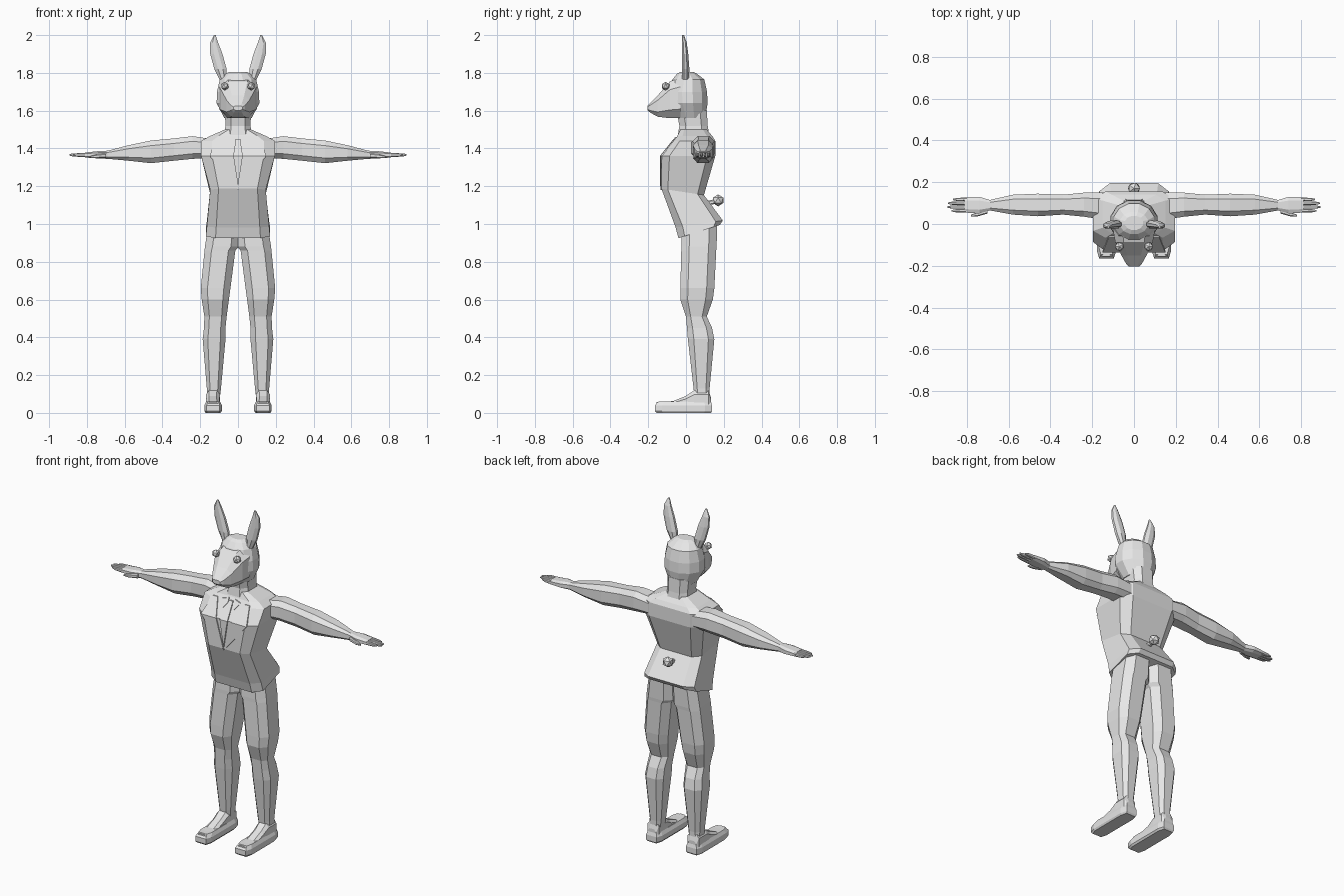
import bpy, bmesh, math
from mathutils import Vector

default = bpy.data.objects.get("Cube")
if default:
    bpy.data.objects.remove(default, do_unlink=True)

grey = bpy.data.materials.new("light grey")
grey.use_nodes = True
grey.diffuse_color = (0.8, 0.8, 0.8, 1)
grey.node_tree.nodes["Principled BSDF"].inputs["Base Color"].default_value = (0.8, 0.8, 0.8, 1)


def finish(bm, name, mirrored=False):
    """Turn a bmesh into a flat shaded object, optionally mirrored across x."""
    bmesh.ops.recalc_face_normals(bm, faces=bm.faces)
    mesh = bpy.data.meshes.new(name)
    bm.to_mesh(mesh)
    bm.free()
    mesh.materials.append(grey)
    obj = bpy.data.objects.new(name, mesh)
    bpy.context.collection.objects.link(obj)
    if mirrored:
        obj.modifiers.new("Mirror", 'MIRROR').use_mirror_merge = False
    return obj


def outline(sides, chamfer):
    """Unit cross-section: chamfered box when sides is 8, otherwise round."""
    if sides == 8:
        c = chamfer
        return [(1, -c), (1, c), (c, 1), (-c, 1), (-1, c), (-1, -c), (-c, -1), (c, -1)]
    step = math.tau / sides
    return [(math.cos((i + .5) * step), math.sin((i + .5) * step)) for i in range(sides)]


def loft(name, axis, sections, mirrored=False, sides=8, chamfer=.55, slant=None):
    """Skin sections (position, a min, a max, b min, b max) along an axis."""
    bm = bmesh.new()
    rings = []
    for index, (pos, a0, a1, b0, b1) in enumerate(sections):
        ring = []
        for u, v in outline(sides, chamfer):
            a = (a0 + a1) / 2 + u * (a1 - a0) / 2
            b = (b0 + b1) / 2 + v * (b1 - b0) / 2
            p = {"x": (pos, a, b), "y": (a, pos, b), "z": (a, b, pos)}[axis]
            p = Vector(p)
            if slant and index in slant:
                p.z += slant[index] * (p.y - (b0 + b1) / 2)
            ring.append(bm.verts.new(p))
        rings.append(ring)
    for low, high in zip(rings, rings[1:]):
        for i in range(sides):
            j = (i + 1) % sides
            bm.faces.new((low[i], low[j], high[j], high[i]))
    bm.faces.new(rings[0])
    bm.faces.new(rings[-1])
    return finish(bm, name, mirrored)


def chest_y(z):
    """Front surface of the jacket at a height."""
    return -.13 if z < 1.36 else -.13 + (z - 1.36) * .8


def plate(name, points, lift, mirrored=True):
    """Thin panel lying on the chest, from (x, z) corners."""
    bm = bmesh.new()
    front = [bm.verts.new((x, chest_y(z) - lift, z)) for x, z in points]
    back = [bm.verts.new((x, chest_y(z) + .003, z)) for x, z in points]
    bm.faces.new(front)
    bm.faces.new(back)
    for i in range(len(points)):
        j = (i + 1) % len(points)
        bm.faces.new((front[i], front[j], back[j], back[i]))
    return finish(bm, name, mirrored)


def ball(name, centre, radius, mirrored=False, detail=1):
    bm = bmesh.new()
    bmesh.ops.create_icosphere(bm, subdivisions=detail, radius=radius)
    bmesh.ops.translate(bm, verts=bm.verts, vec=centre)
    return finish(bm, name, mirrored)


# Jacket body, with the hem higher at the back
loft("jacket", "z", [
    (.96, -.17, .17, -.04, .18),
    (1.0, -.165, .165, -.055, .195),
    (1.17, -.147, .147, -.13, .095),
    (1.36, -.195, .195, -.13, .155),
    (1.44, -.195, .195, -.066, .155),
    (1.465, -.15, .15, -.046, .14),
    (1.50, -.07, .07, -.03, .11)],
    chamfer=.7, slant={0: .32, 1: .15, 2: -.15})

# Lapels, shirt front and necktie
plate("lapel_upper", [(.05, 1.36), (.15, 1.36), (.12, 1.45), (.09, 1.45)], .006)
plate("lapel_lower", [(0, 1.18), (.15, 1.36), (.05, 1.36)], .006)
plate("shirt_collar", [(.015, 1.44), (.035, 1.41), (.06, 1.45), (.02, 1.46)], .007)
plate("necktie", [(0, 1.2), (.025, 1.36), (-.025, 1.36)], .008, False)
plate("necktie_top", [(.025, 1.36), (.012, 1.45), (-.012, 1.45), (-.025, 1.36)], .008, False)

# Neck
loft("neck", "z", [
    (1.46, -.075, .075, -.045, .125),
    (1.52, -.066, .066, -.035, .115),
    (1.6, -.07, .07, -.05, .11)])

# Head and muzzle
loft("head", "z", [
    (1.56, -.075, .075, -.06, .105),
    (1.64, -.117, .117, -.1, .118),
    (1.70, -.115, .115, -.1, .115),
    (1.765, -.1, .1, -.075, .1),
    (1.795, -.07, .07, -.05, .06),
    (1.806, -.045, .045, -.03, .04)], sides=12)
loft("muzzle", "y", [
    (-.03, -.1, .1, 1.56, 1.775),
    (-.085, -.09, .09, 1.56, 1.755),
    (-.15, -.06, .06, 1.568, 1.68),
    (-.19, -.038, .038, 1.59, 1.64),
    (-.204, -.025, .025, 1.602, 1.626)])
ball("eye", (.07, -.108, 1.73), .023, True)

# Tall ears leaning outwards
loft("ear", "z", [
    (1.76, .06, .095, -.02, .015),
    (1.82, .06, .125, -.022, .018),
    (1.90, .082, .147, -.022, .012),
    (1.96, .105, .148, -.022, .004),
    (2.0, .118, .128, -.02, -.01)], True, chamfer=.4)

# Arms stretched sideways, ending in a flat palm
loft("arm", "x", [
    (.14, .02, .15, 1.35, 1.45),
    (.24, .035, .15, 1.345, 1.465),
    (.34, .045, .14, 1.335, 1.453),
    (.46, .037, .145, 1.322, 1.442),
    (.58, .045, .14, 1.335, 1.417),
    (.69, .065, .115, 1.345, 1.388),
    (.74, .05, .13, 1.347, 1.386),
    (.81, .055, .128, 1.352, 1.378)], True)

# Four fingers and a thumb
for index, tip in enumerate((.873, .893, .89, .865)):
    y = .056 + index * .018
    loft(f"finger_{index + 1}", "x", [
        (.8, y, y + .017, 1.354, 1.376),
        (tip - .02, y, y + .015, 1.357, 1.374),
        (tip, y + .004, y + .011, 1.362, 1.37)], True)
loft("thumb", "x", [
    (.7, .05, .075, 1.35, 1.375),
    (.75, .036, .056, 1.348, 1.368),
    (.78, .036, .045, 1.35, 1.36)], True)

# Trouser legs
loft("leg", "z", [
    (.09, .095, .165, .045, .125),
    (.13, .09, .165, .04, .125),
    (.39, .066, .187, .01, .15),
    (.45, .066, .18, .005, .138),
    (.51, .06, .178, .0, .11),
    (.60, .048, .192, -.03, .142),
    (.66, .04, .197, -.03, .15),
    (.86, .014, .177, -.025, .16),
    (.88, -.004, .175, -.025, .162),
    (.99, -.004, .158, -.02, .165)], True)

# Shoes: a long sole and a sloping upper
loft("shoe_sole", "z", [
    (0, .093, .172, -.155, .132),
    (.01, .085, .178, -.165, .138),
    (.04, .085, .178, -.165, .138),
    (.06, .095, .168, -.145, .132)], True, chamfer=.75)
loft("shoe_upper", "y", [
    (-.155, .105, .16, .02, .058),
    (-.07, .095, .17, .02, .062),
    (.0, .098, .168, .02, .09),
    (.045, .095, .17, .02, .12),
    (.12, .095, .17, .02, .12),
    (.132, .105, .16, .02, .08)], True)

# Short round tail on the lower back
ball("tail_tuft", (0, .17, 1.125), .032)
loft("tail_stem", "y", [
    (.08, -.012, .012, 1.09, 1.115),
    (.17, -.012, .012, 1.11, 1.135)])
